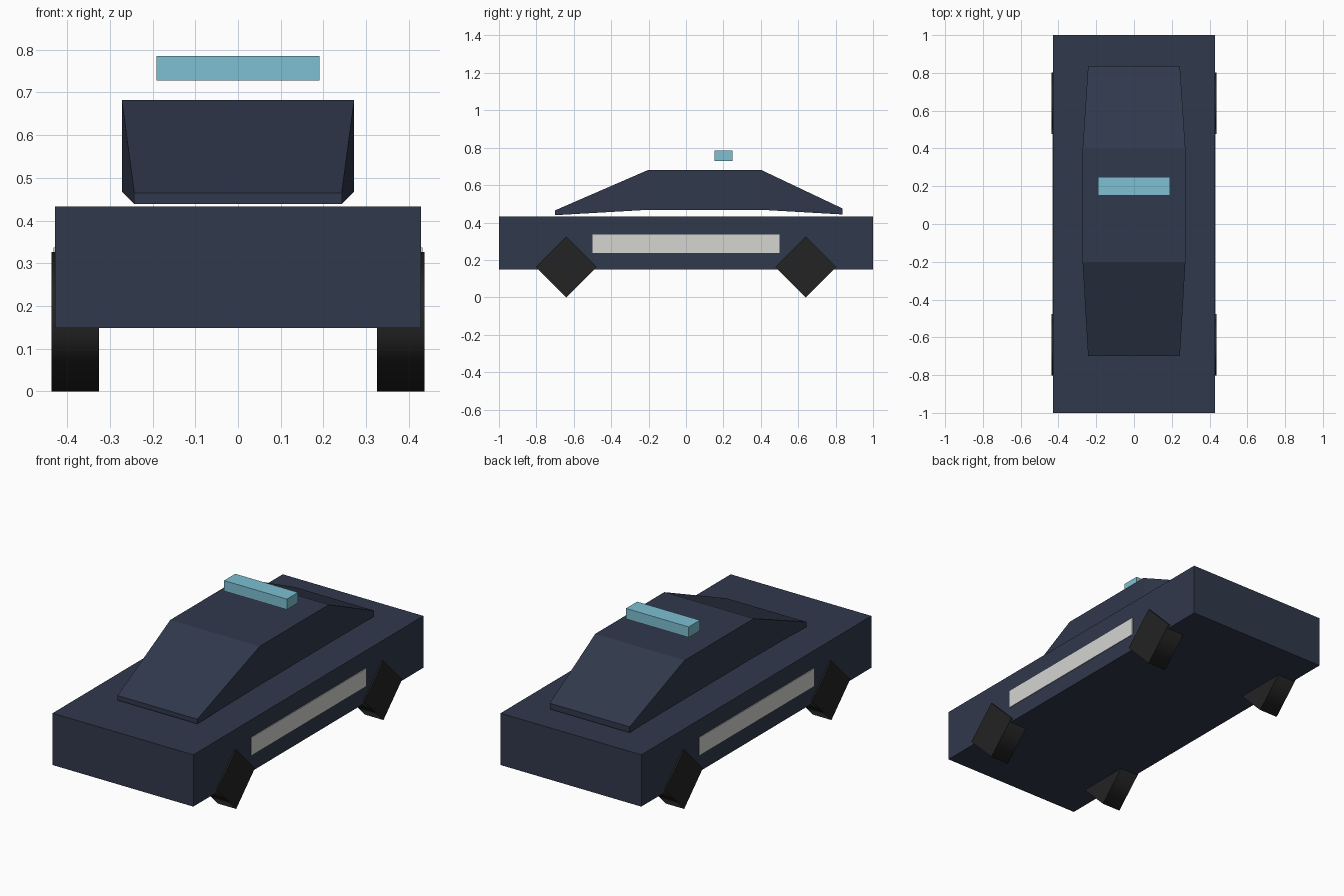
import bpy
import bmesh
from math import pi
from mathutils import Matrix

default = bpy.data.objects.get("Cube")
if default:
    bpy.data.objects.remove(default, do_unlink=True)


def material(name, r, g, b):
    mat = bpy.data.materials.new(name)
    mat.use_nodes = True
    mat.diffuse_color = (r, g, b, 1)
    mat.node_tree.nodes["Principled BSDF"].inputs["Base Color"].default_value = (r, g, b, 1)
    return mat


navy = material("navy paint", 0.030, 0.040, 0.071)
silver = material("pale grey panel", 0.66, 0.67, 0.64)
cyan = material("light blue lamp", 0.205, 0.53, 0.65)
rubber = material("black rubber", 0.017, 0.017, 0.017)


def add_object(name, bm, mat):
    bmesh.ops.recalc_face_normals(bm, faces=bm.faces)
    mesh = bpy.data.meshes.new(name)
    bm.to_mesh(mesh)
    bm.free()
    mesh.materials.append(mat)
    obj = bpy.data.objects.new(name, mesh)
    bpy.context.collection.objects.link(obj)
    return obj


def box(name, low, high, mat):
    bm = bmesh.new()
    bmesh.ops.create_cube(bm, size=1)
    for v in bm.verts:
        v.co = [(a + b) / 2 + c * (b - a) for a, b, c in zip(low, high, v.co)]
    return add_object(name, bm, mat)


def loft(name, sections, mat):
    """Join rectangular sections given as (y, half width, bottom, top)."""
    bm = bmesh.new()
    rings = [[bm.verts.new((sx * w, y, z)) for sx, z in
              ((-1, low), (1, low), (1, high), (-1, high))]
             for y, w, low, high in sections]
    for a, b in zip(rings, rings[1:]):
        for i in range(4):
            j = (i + 1) % 4
            bm.faces.new((a[i], a[j], b[j], b[i]))
    bm.faces.new(rings[0])
    bm.faces.new(rings[-1])
    return add_object(name, bm, mat)


def wheel(name, x, y, radius, width):
    """Four-sided wheel standing on a corner, with softly shaded tread."""
    bm = bmesh.new()
    bmesh.ops.create_cone(bm, cap_ends=True, segments=4, radius1=radius,
                          radius2=radius, depth=width)
    caps = [f for f in bm.faces if abs(f.normal.z) > 0.9]
    for f in bm.faces:
        f.smooth = f not in caps
    for f in caps:
        for e in f.edges:
            e.smooth = False
    bmesh.ops.transform(bm, verts=bm.verts,
                        matrix=Matrix.Translation((x, y, radius)) @ Matrix.Rotation(pi / 2, 4, "Y"))
    return add_object(name, bm, rubber)


# Main body slab
box("body", (-0.428, -1, 0.148), (0.428, 1, 0.433), navy)

# Floating cabin with sloped ends
loft("cabin", [(-0.70, 0.243, 0.439, 0.465),
               (-0.20, 0.272, 0.468, 0.682),
               (0.40, 0.272, 0.468, 0.682),
               (0.837, 0.243, 0.443, 0.475)], navy)

# Roof lamp bar
box("lamp_bar", (-0.191, 0.152, 0.728), (0.191, 0.249, 0.786), cyan)

# Side panels and wheels
for side, s in (("left", 1), ("right", -1)):
    xs = sorted((s * 0.425, s * 0.432))
    box(side + "_side_panel", (xs[0], -0.5, 0.238), (xs[1], 0.5, 0.337), silver)
    for end, y in (("front", -0.64), ("rear", 0.64)):
        wheel(f"{end}_{side}_wheel", s * 0.381, y, 0.163, 0.112)
